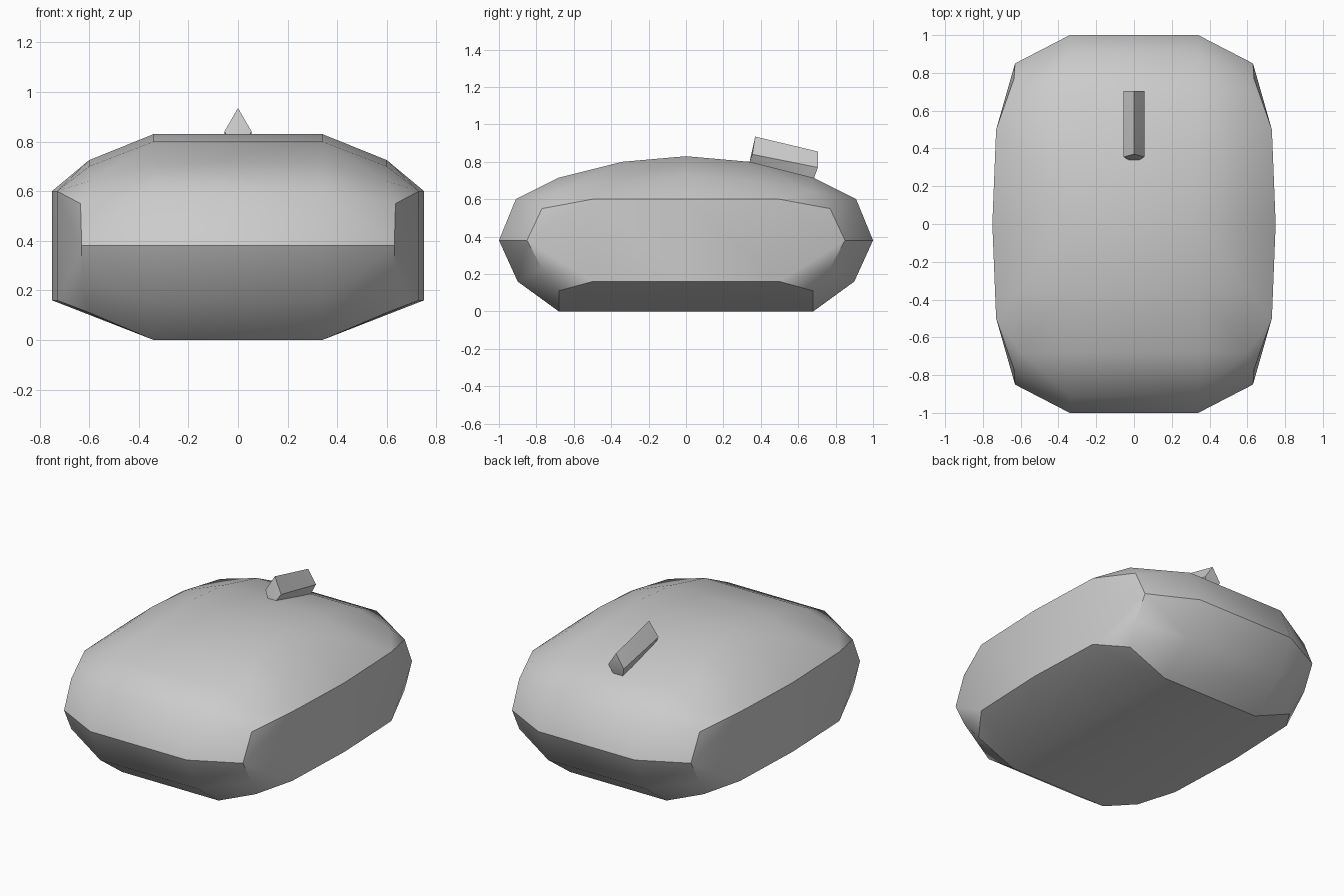
import bpy, bmesh
from math import radians

if "Cube" in bpy.data.objects:
    bpy.data.objects.remove(bpy.data.objects["Cube"])


def hull_object(name, points, angle):
    """Convex solid wrapped around points, mirrored across x by the caller."""
    bm = bmesh.new()
    for p in set(points):
        bm.verts.new(p)
    res = bmesh.ops.convex_hull(bm, input=bm.verts[:])
    loose = [v for v in bm.verts if not v.link_faces]
    bmesh.ops.delete(bm, geom=loose, context='VERTS')
    bmesh.ops.dissolve_limit(bm, angle_limit=radians(0.5),
                             verts=bm.verts[:], edges=bm.edges[:])
    bmesh.ops.recalc_face_normals(bm, faces=bm.faces[:])
    mesh = bpy.data.meshes.new(name)
    bm.to_mesh(mesh)
    bm.free()
    ob = bpy.data.objects.new(name, mesh)
    bpy.context.collection.objects.link(ob)
    bpy.ops.object.select_all(action='DESELECT')
    ob.select_set(True)
    bpy.context.view_layer.objects.active = ob
    bpy.ops.object.shade_smooth_by_angle(angle=radians(angle))
    return ob


def mirrored(points, axes):
    out = list(points)
    for a in axes:
        out += [tuple(-c if i == a else c for i, c in enumerate(p)) for p in out]
    return out


# Shell: one quarter of the central profile, shoulder ring and bulging side
centre = [(0.34, y, z) for y, z in
          [(0, 0.83), (0.34, 0.80), (0.68, 0.715), (0.91, 0.60),
           (1.0, 0.38), (0.90, 0.16), (0.68, 0.0)]]
shoulder = [(0.60, 0, 0.725), (0.60, 0.34, 0.70), (0.60, 0.68, 0.64),
            (0.635, 0.77, 0.55), (0.63, 0.85, 0.38), (0.635, 0.77, 0.23),
            (0.60, 0.68, 0.11)]
side = [(0.75, 0, 0.60), (0.73, 0.50, 0.60),
        (0.75, 0, 0.16), (0.73, 0.50, 0.16)]
hull_object("mouse_shell", mirrored(centre + shoulder + side, (0, 1)), 30)

# Scroll ridge: tilted five-sided bar set into the top
ridge = [(0, 0.37, 0.935), (0.055, 0.355, 0.84), (0.03, 0.34, 0.80),
         (0, 0.705, 0.855), (0.055, 0.705, 0.77), (0.03, 0.68, 0.70)]
hull_object("scroll_ridge", mirrored(ridge, (0,)), 30)
